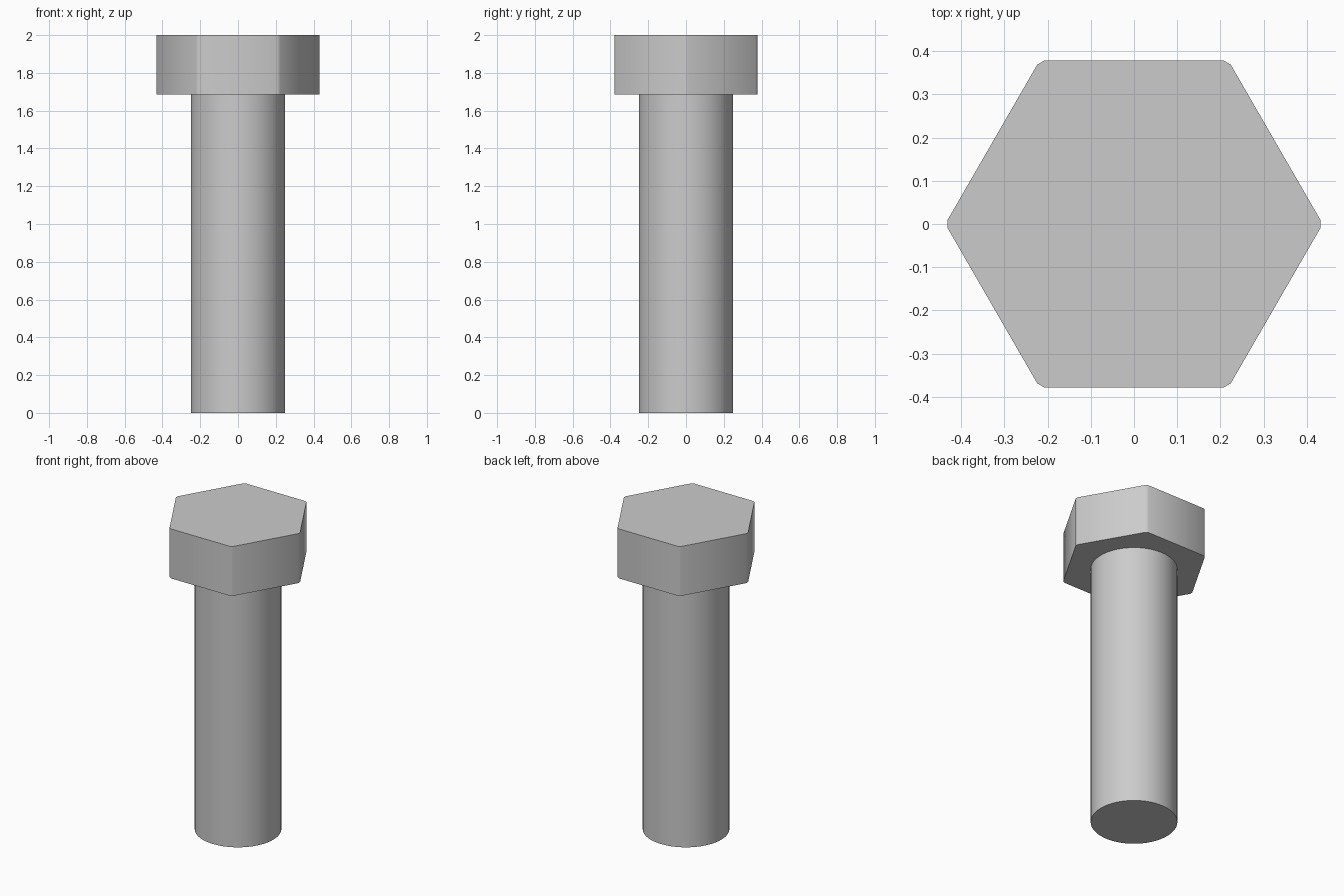
import bpy
import bmesh
from math import radians

cube = bpy.data.objects.get("Cube")
if cube:
    bpy.data.objects.remove(cube, do_unlink=True)

HEAD_BOTTOM, TOP = 1.685, 2.0

steel = bpy.data.materials.new("grey_steel")
steel.use_nodes = True
steel.diffuse_color = (0.6, 0.6, 0.6, 1)
steel.node_tree.nodes["Principled BSDF"].inputs["Base Color"].default_value = (0.6, 0.6, 0.6, 1)


def add_prism(name, sides, radius, bottom, top):
    """Upright prism with a corner on +x."""
    bpy.ops.mesh.primitive_cylinder_add(
        vertices=sides, radius=radius, depth=top - bottom,
        location=(0, 0, (bottom + top) / 2), rotation=(0, 0, radians(90)))
    obj = bpy.context.object
    bpy.ops.object.transform_apply(location=False, rotation=True, scale=False)
    obj.name = obj.data.name = name
    obj.data.materials.append(steel)
    return obj


# Round shank
shank = add_prism("shank", 64, 0.25, 0, HEAD_BOTTOM)

# Hexagonal head with its upright corners chamfered
head = add_prism("hex_head", 6, 0.4365, HEAD_BOTTOM, TOP)
bm = bmesh.new()
bm.from_mesh(head.data)
upright = [e for e in bm.edges if abs(e.verts[0].co.z - e.verts[1].co.z) > 0.1]
bmesh.ops.bevel(bm, geom=upright, offset=0.011, offset_type='OFFSET',
                segments=1, affect='EDGES')
bm.to_mesh(head.data)
bm.free()

# Smooth sides, sharp rims
for obj in (shank, head):
    bpy.ops.object.select_all(action='DESELECT')
    obj.select_set(True)
    bpy.context.view_layer.objects.active = obj
    bpy.ops.object.shade_smooth_by_angle(angle=radians(35))
